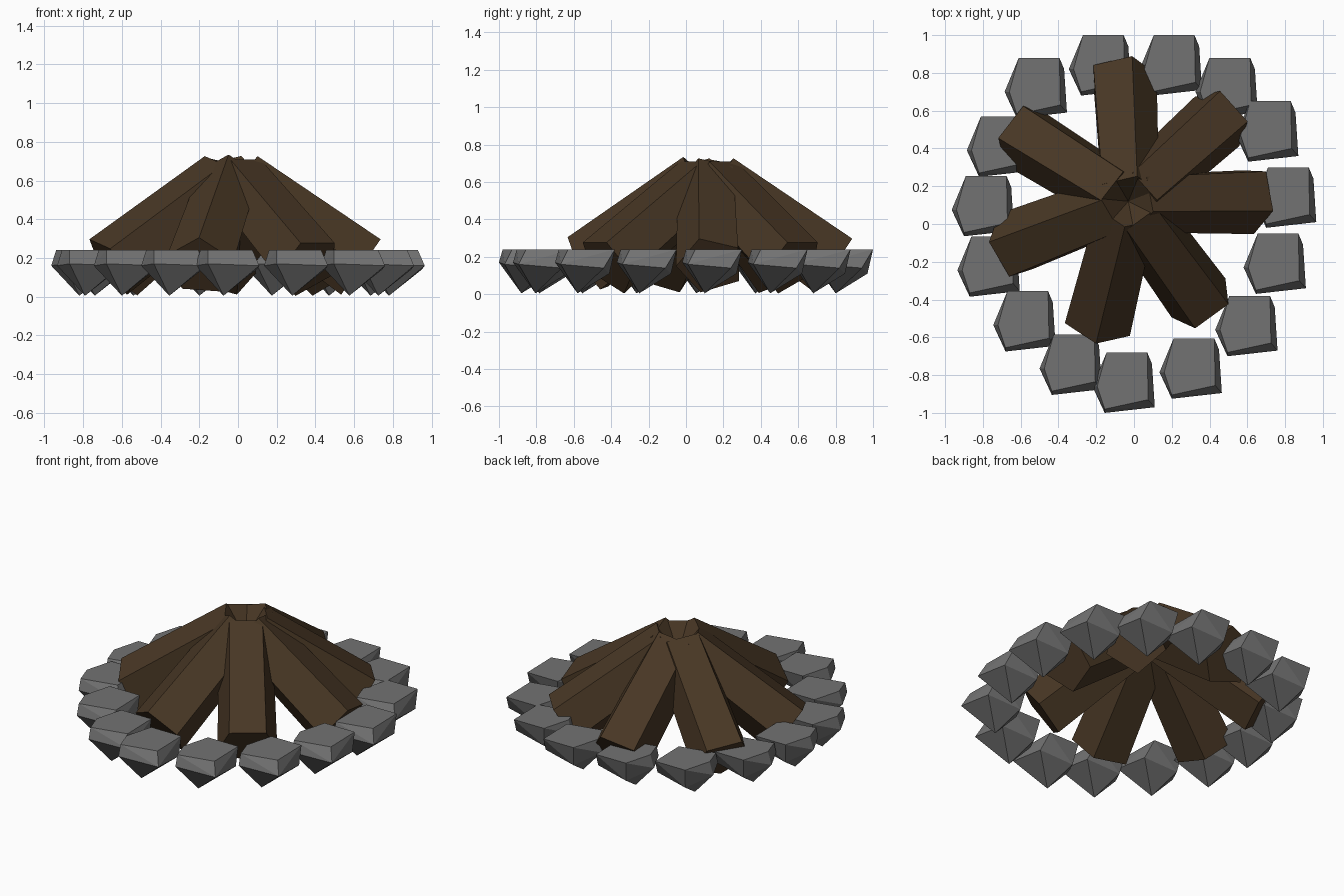
import bpy, bmesh
from math import sin, cos, pi, radians
from mathutils import Vector

if "Cube" in bpy.data.objects:
    bpy.data.objects.remove(bpy.data.objects["Cube"])


def material(name, rgb):
    m = bpy.data.materials.new(name)
    m.diffuse_color = (*rgb, 1)
    m.use_nodes = True
    m.node_tree.nodes["Principled BSDF"].inputs["Base Color"].default_value = m.diffuse_color
    return m


def add_hull(name, points, mat, location=(0, 0, 0)):
    """Flat-faced convex solid around a few points."""
    bm = bmesh.new()
    for p in points:
        bm.verts.new(p)
    res = bmesh.ops.convex_hull(bm, input=bm.verts)
    loose = [v for v in bm.verts if not v.link_faces]
    bmesh.ops.delete(bm, geom=loose, context='VERTS')
    bmesh.ops.recalc_face_normals(bm, faces=bm.faces)
    mesh = bpy.data.meshes.new(name)
    bm.to_mesh(mesh)
    bm.free()
    mesh.materials.append(mat)
    ob = bpy.data.objects.new(name, mesh)
    ob.location = location
    bpy.context.collection.objects.link(ob)
    return ob


wood = material("wood", (0.065, 0.038, 0.018))
rock = material("rock", (0.17, 0.17, 0.17))

# Ring of stones: one chipped, flat-topped rock repeated
stone_points = [
    (-.14, -.02, .24), (-.09, .16, .24), (.125, .16, .24), (.13, -.09, .24), (-.10, -.14, .24),
    (-.165, -.02, .16), (-.10, -.16, .17), (.165, -.13, .16), (.15, .10, .14),
    (-.07, .13, .11), (-.02, -.04, .005)]
stone_spots = [
    (.195, .84), (.49, .72), (.705, .49), (.80, .14), (.745, -.21),
    (.595, -.54), (.30, -.765), (-.055, -.84), (-.335, -.745), (-.58, -.515),
    (-.77, -.225), (-.80, .095), (-.72, .41), (-.52, .72), (-.18, .84)]
stone = add_hull("stone", stone_points, rock)
stone.location = (*stone_spots[0], 0)
for x, y in stone_spots[1:]:
    copy = stone.copy()
    copy.location = (x, y, 0)
    bpy.context.collection.objects.link(copy)

# Five-sided logs leaning together: (heading, roll) in degrees
centre = Vector((-.03, .12, 0))
for heading, roll in [(1, -20), (42, 36), (93, -19), (148, 26), (201, -20), (256, 5), (306, 36)]:
    a = radians(heading)
    out = Vector((cos(a), sin(a), 0))
    side = Vector((-sin(a), cos(a), 0))
    top = centre + out * .04 + Vector((0, 0, .60))
    foot = centre + out * .665 + Vector((0, 0, .155))
    up = (foot - top).normalized().cross(side)
    if up.z < 0:
        up = -up
    pts = []
    for base, r in ((top, .165), (foot, .185)):
        for i in range(5):
            t = radians(roll) + i * 2 * pi / 5
            pts.append(base + (up * cos(t) + side * sin(t)) * r)
    add_hull("log", pts, wood)
